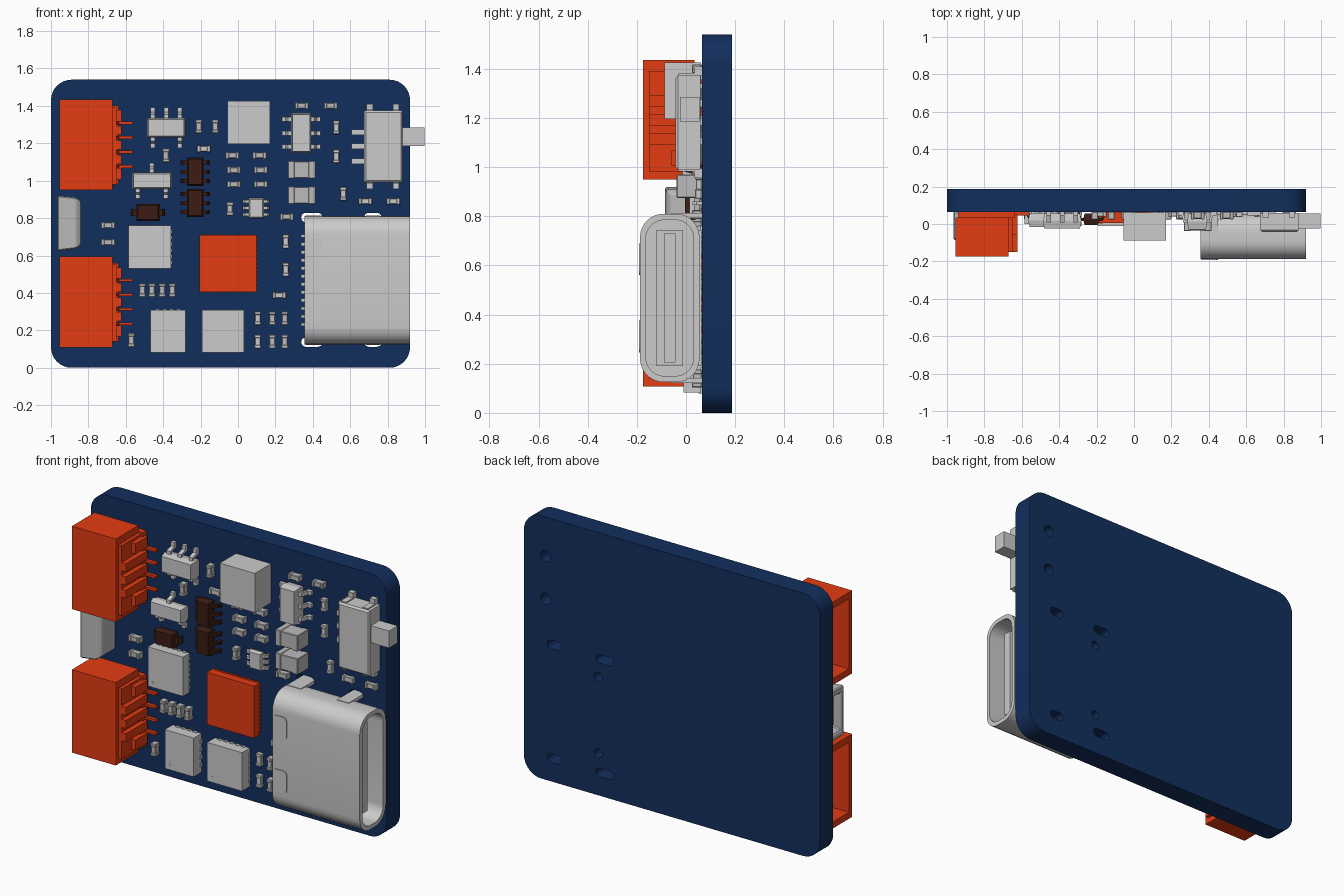
import bpy, bmesh, math

if "Cube" in bpy.data.objects:
    bpy.data.objects.remove(bpy.data.objects["Cube"])

FACE = 0.065   # y of the board face carrying the parts


def material(name, rgb):
    m = bpy.data.materials.new(name)
    m.diffuse_color = (*rgb, 1)
    m.use_nodes = True
    m.node_tree.nodes["Principled BSDF"].inputs["Base Color"].default_value = m.diffuse_color
    return m


BLUE = material("board_blue", (0.006, 0.028, 0.11))
ORANGE = material("orange", (0.78, 0.045, 0.006))
BROWN = material("dark_brown", (0.045, 0.012, 0.007))
LIGHT = material("light_grey", (0.5, 0.5, 0.5))


def rr(u0, u1, v0, v1, r=0, n=6):
    """Rectangle outline, with rounded corners if r > 0."""
    if r == 0:
        return [(u0, v0), (u1, v0), (u1, v1), (u0, v1)]
    pts = []
    for k, (u, v) in enumerate([(u1 - r, v1 - r), (u0 + r, v1 - r), (u0 + r, v0 + r), (u1 - r, v0 + r)]):
        for i in range(n + 1):
            a = math.pi / 2 * (k + i / n)
            pts.append((u + r * math.cos(a), v + r * math.sin(a)))
    return pts


def loft(bm, axis, sections):
    """Skin a list of (position, outline) sections along an axis; cap both ends."""
    put = {"x": lambda w, u, v: (w, u, v), "y": lambda w, u, v: (u, w, v), "z": lambda w, u, v: (u, v, w)}[axis]
    rings = [[bm.verts.new(put(w, u, v)) for u, v in pts] for w, pts in sections]
    n = len(rings[0])
    faces = [bm.faces.new([a[i], a[(i + 1) % n], b[(i + 1) % n], b[i]])
             for a, b in zip(rings, rings[1:]) for i in range(n)]
    faces += [bm.faces.new(rings[0]), bm.faces.new(rings[-1])]
    bmesh.ops.recalc_face_normals(bm, faces=faces)


def box(bm, x0, x1, y0, y1, z0, z1):
    loft(bm, "y", [(y0, rr(x0, x1, z0, z1)), (y1, rr(x0, x1, z0, z1))])


def smooth(ob):
    bpy.ops.object.select_all(action='DESELECT')
    ob.select_set(True)
    bpy.context.view_layer.objects.active = ob
    bpy.ops.object.shade_smooth_by_angle(angle=math.radians(35))


def finish(bm, name, mat=None, bevel=0):
    me = bpy.data.meshes.new(name)
    bm.to_mesh(me)
    bm.free()
    ob = bpy.data.objects.new(name, me)
    bpy.context.collection.objects.link(ob)
    if mat:
        me.materials.append(mat)
    if bevel:
        mod = ob.modifiers.new("edge_bevel", 'BEVEL')
        mod.width, mod.segments = bevel, 1
    return ob


def lead(bm, side, edge, c, reach=0.055, w=0.024, y0=0.015):
    """Gull-wing pin leaving a body edge; c is its position along the edge."""
    prof = [(-.01, y0), (.018, y0), (.03, .045), (reach, .045), (reach, FACE),
            (.02, FACE), (.01, y0 + .016), (-.01, y0 + .016)]
    s = 1 if side in "RT" else -1
    if side in "LR":
        pts = [(edge + s * u, y) for u, y in prof]
        loft(bm, "z", [(c - w / 2, pts), (c + w / 2, pts)])
    else:
        pts = [(y, edge + s * u) for u, y in prof]
        loft(bm, "x", [(c - w / 2, pts), (c + w / 2, pts)])


# Circuit board: filled outline with slots and round holes
cu = bpy.data.curves.new("circuit_board", 'CURVE')
cu.dimensions, cu.fill_mode, cu.extrude = '2D', 'BOTH', 0.061
outlines = [rr(-1, .92, 0, 1.54, .11, 8)]
for z in (.137, .803):
    outlines += [rr(.338, .452, z - .025, z + .025, .0249, 5), rr(.675, .768, z - .025, z + .025, .0249, 5)]
for x, z, r in ((.44, .245, .026), (.44, .695, .026), (.78, 1.06, .033), (.78, 1.31, .033)):
    outlines.append(rr(x - r, x + r, z - r, z + r, r * .999, 5))
for pts in outlines:
    sp = cu.splines.new('POLY')
    sp.points.add(len(pts) - 1)
    for p, (u, v) in zip(sp.points, pts):
        p.co = (u, v, 0, 1)
    sp.use_cyclic_u = True
cu.materials.append(BLUE)
board = bpy.data.objects.new("circuit_board", cu)
bpy.context.collection.objects.link(board)
board.location.y, board.rotation_euler.x = 0.126, math.pi / 2
board.select_set(True)
bpy.context.view_layer.objects.active = board
bpy.ops.object.convert(target='MESH')
smooth(bpy.context.view_layer.objects.active)

# Power and data socket: hollow rounded shell, tongue, feet, rear pins
bm = bmesh.new()
outer, inner = rr(-.187, .055, .125, .81, .095, 8), rr(-.163, .031, .15, .785, .075, 8)
loft(bm, "x", [(.355, outer), (.92, outer), (.92, inner), (.46, inner)])
for x0, x1 in ((.36, .45), (.685, .76)):
    for z in (.132, .803):
        box(bm, x0, x1, -.06, .11, z - .01, z + .01)
for z in (.31, .625):                         # folded spring tabs
    loft(bm, "y", [(-.192, rr(.362, .448, z - .065, z + .065, .02, 3)),
                   (-.18, rr(.362, .448, z - .065, z + .065, .02, 3))])
smooth(finish(bm, "socket_shell"))
bm = bmesh.new()
box(bm, .45, .87, -.09, -.042, .205, .73)
box(bm, .45, .60, -.12, -.012, .19, .745)
box(bm, .36, .66, .03, .063, .19, .745)
finish(bm, "socket_tongue")
bm = bmesh.new()
for i in range(12):
    z = .4675 + (i - 5.5) * .043
    box(bm, .338, .38, .048, FACE, z - .009, z + .009)
finish(bm, "socket_pins")

# Two four-pin cable connectors, open to the left
for k, c in enumerate((.351, 1.192)):
    bm = bmesh.new()
    o, i_ = rr(-.175, .035, c - .243, c + .243), rr(-.145, .012, c - .205, c + .205)
    loft(bm, "x", [(-.67, o), (-.955, o), (-.955, i_), (-.71, i_)])
    box(bm, -.94, -.64, .033, FACE, c - .21, c + .21)
    box(bm, -.672, -.65, -.15, .05, c - .212, c + .2)
    for j in range(5):
        z = c + (j - 2) * .0775
        hw = .024 if 0 < j < 4 else .03
        box(bm, -.655, -.622, -.15 if j % 4 else -.06, .05, z - hw, z + hw)
    for j in range(4):
        z = c + (j - 1.5) * .0775
        lead(bm, "R", -.665, z, .1, .014, .0)
        box(bm, -.90, -.70, -.075, -.055, z - .01, z + .01)
    finish(bm, f"cable_connector_{k + 1}", ORANGE)

# Side push button / light housing between the connectors
bm = bmesh.new()
loft(bm, "x", [(-.84, rr(-.06, FACE, .66, .89)), (-.865, rr(-.08, FACE, .637, .91)),
               (-.965, rr(-.085, FACE, .625, .92)), (-.965, rr(-.06, .045, .66, .885)),
               (-.915, rr(-.05, .035, .68, .865))])
finish(bm, "side_housing", LIGHT, .006)

# Slide switch
bm = bmesh.new()
loft(bm, "y", [(-.042, rr(.685, .872, 1.0, 1.365)), (-.032, rr(.675, .88, .99, 1.375)),
               (.06, rr(.675, .88, .99, 1.375))])
for x in (.705, .845):
    for z0, z1 in ((1.37, 1.41), (.955, .995)):
        box(bm, x - .017, x + .017, .035, FACE, z0, z1)
        zi = 1.37 if z0 > 1.2 else .983
        box(bm, x - .017, x + .017, -.03, FACE, zi, zi + .012)
for z in (1.26, 1.185, 1.105):
    box(bm, .607, .68, .045, FACE, z - .015, z + .015)
finish(bm, "slide_switch")
bm = bmesh.new()
box(bm, .87, .997, -.025, .055, 1.185, 1.285)
finish(bm, "switch_knob")


# Flat chips with a rim of contact pads: x0, x1, z0, z1, front y, pads per side
def flat_chip(name, x0, x1, z0, z1, y, pads, mat=None):
    bm = bmesh.new()
    box(bm, x0, x1, y, .062, z0, z1)
    e = .003
    for i in range(pads):
        t = (i + 1) / (pads + 1)
        x, z, h = x0 + t * (x1 - x0), z0 + t * (z1 - z0), .3 * (x1 - x0) / (pads + 1)
        box(bm, x - h, x + h, .05, FACE, z0 - e, z1 + e)
        box(bm, x0 - e, x1 + e, .05, FACE, z - h, z + h)
    if pads:
        d = rr(x0 + .02, x0 + .036, z0 + .02, z0 + .036, .0079, 3)
        loft(bm, "y", [(y - .001, d), (y + .005, d)])
    finish(bm, name, mat)


flat_chip("main_chip", -.205, .10, .405, .71, .005, 12, ORANGE)
flat_chip("left_chip", -.585, -.357, .53, .76, .0, 6)
flat_chip("lower_chip_1", -.468, -.28, .082, .31, -.01, 4)
flat_chip("lower_chip_2", -.193, .033, .082, .308, -.01, 5)
flat_chip("power_inductor", -.057, .17, 1.195, 1.425, -.087, 0)


# Moulded chips with bent leads: centre, size, front y, leads
def leaded_chip(name, cx, cz, w, h, y, leads, reach=.055, lw=.024, mat=None):
    bm = bmesh.new()
    x0, x1, z0, z1 = cx - w / 2, cx + w / 2, cz - h / 2, cz + h / 2
    ym, e = (y + .055) / 2, .008
    small = rr(x0 + e, x1 - e, z0 + e, z1 - e)
    loft(bm, "y", [(y, small), (ym, rr(x0, x1, z0, z1)), (.057, small)])
    edge = {"L": x0, "R": x1, "B": z0, "T": z1}
    for side, off in leads:
        lead(bm, side, edge[side], (cz if side in "LR" else cx) + off, reach, lw, ym - .008)
    finish(bm, name, mat)


def both(sides, offs):
    return [(s, o) for s in sides for o in offs]


leaded_chip("regulator_chip", -.384, 1.283, .206, .106, -.025,
            both("T", (-.072, 0, .072)) + both("B", (-.072, .072)))
leaded_chip("transistor", -.46, 1.0, .212, .09, -.015, [("T", 0), ("B", -.075), ("B", .075)], .05)
leaded_chip("charger_chip", .338, 1.255, .108, .212, -.03, both("LR", (-.073, 0, .073)), .05)
for i, z in enumerate((1.048, .88)):
    leaded_chip(f"brown_chip_{i + 1}", -.228, z, .088, .15, -.005, both("LR", (-.049, 0, .049)), .035, .02, BROWN)
leaded_chip("brown_diode", -.482, .83, .122, .092, .0, both("LR", (0,)), .018, .04, BROWN)
leaded_chip("small_chip", .097, .853, .084, .108, .015, both("LR", (-.035, 0, .035)), .014, .016)


# Two-terminal parts: thin body with slightly larger end caps
def passive(name, x, z, length, width, y, upright, mat=None):
    bm = bmesh.new()

    def piece(a, b, half, top):
        if upright:
            box(bm, x - half, x + half, top, FACE, z + a, z + b)
        else:
            box(bm, x + a, x + b, top, FACE, z - half, z + half)
    l, h = length / 2, width / 2
    piece(-l * .6, l * .6, h - .003, y + .003)
    piece(-l, -l * .5, h, y)
    piece(l * .5, l, h, y)
    finish(bm, name, mat, .003)


caps_upright = [(-.21, 1.29), (-.122, 1.29), (-.385, 1.135), (-.512, .415), (-.46, .415), (-.406, .415),
                (-.352, .415), (-.57, .148), (-.043, .85), (.183, .265), (.25, .265), (.183, .14), (.25, .14)]
caps_flat = [(-.695, .762), (-.695, .67), (-.03, 1.135), (.115, 1.135), (-.022, 1.057), (.121, 1.057),
             (-.022, .98), (.121, .98), (.34, 1.4), (.495, 1.4), (.26, .806)]
res_upright = [(.525, 1.285), (.525, 1.13), (.563, .93), (.255, .675), (.255, .525), (.105, .265), (.105, .14)]
res_flat = [(-.183, 1.17), (.68, .89), (.83, .89), (.22, .388)]
for kind, spots, up, y, mat in (("capacitor_a", caps_upright, True, .025, LIGHT),
                                ("capacitor_b", caps_flat, False, .025, LIGHT),
                                ("resistor_a", res_upright, True, .037, None),
                                ("resistor_b", res_flat, False, .037, None)):
    for i, (x, z) in enumerate(spots):
        passive(f"{kind}_{i + 1}", x, z, .073, .036, y, up, mat)
for i, z in enumerate((1.058, .922)):
    passive(f"large_capacitor_{i + 1}", .34, z, .147, .094, -.038, False, LIGHT)
